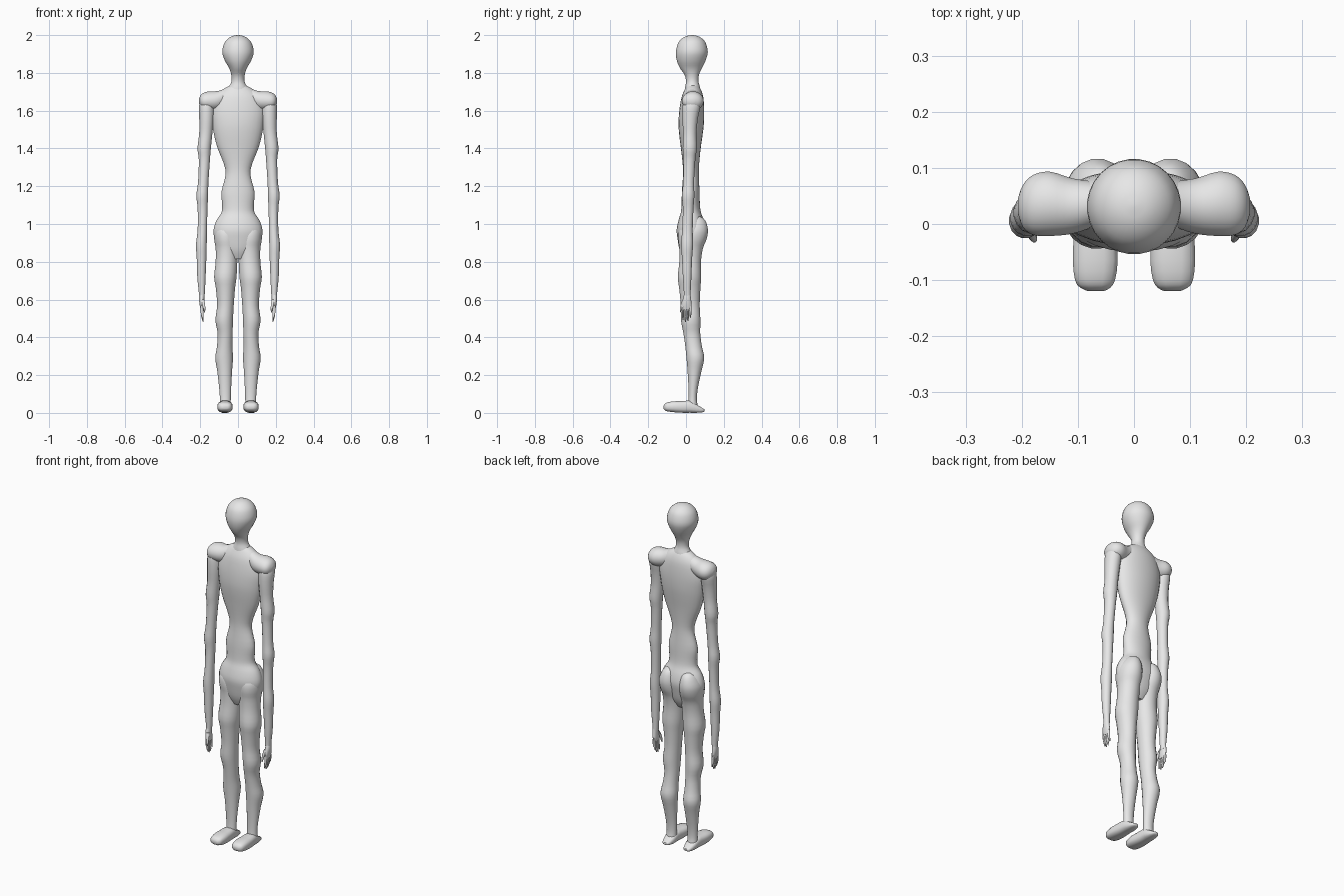
import bpy, bmesh, math

skin = bpy.data.materials.new("light_grey")
skin.diffuse_color = (0.8, 0.8, 0.8, 1)


def spline(rows, steps):
    """Catmull-Rom rows in between the given ones."""
    out = []
    for i in range(len(rows) - 1):
        a, b, c, d = (rows[max(0, min(len(rows) - 1, i + k))] for k in (-1, 0, 1, 2))
        for s in range(steps):
            t = s / steps
            out.append([0.5 * (2 * q + (r - p) * t + (2 * p - 5 * q + 4 * r - w) * t * t
                               + (3 * q - p - 3 * r + w) * t ** 3)
                        for p, q, r, w in zip(a, b, c, d)])
    return out + [list(rows[-1])]


def loft(name, rows, axis="z", side=1, sides=20, steps=3, square=1.0):
    """Oval rings along an axis. Row: position, then min/max of the two other axes."""
    bm = bmesh.new()
    rings = []
    for p, u0, u1, v0, v1 in spline(rows, steps):
        ring = []
        for k in range(sides):
            a = 2 * math.pi * (k + 0.5) / sides
            cu, cv = math.cos(a), math.sin(a)
            u = (u0 + u1) / 2 + (u1 - u0) / 2 * math.copysign(abs(cu) ** square, cu)
            v = (v0 + v1) / 2 + (v1 - v0) / 2 * math.copysign(abs(cv) ** square, cv)
            co = {"z": (u, v, p), "y": (u, p, v), "x": (p, u, v)}[axis]
            ring.append(bm.verts.new((co[0] * side, co[1], co[2])))
        rings.append(ring)
    for r, q in zip(rings, rings[1:]):
        for k in range(sides):
            n = (k + 1) % sides
            bm.faces.new((r[k], r[n], q[n], q[k]))
    bm.faces.new(rings[0])
    bm.faces.new(rings[-1])
    bmesh.ops.recalc_face_normals(bm, faces=bm.faces)
    mesh = bpy.data.meshes.new(name)
    bm.to_mesh(mesh)
    bm.free()
    mesh.materials.append(skin)
    ob = bpy.data.objects.new(name, mesh)
    bpy.context.collection.objects.link(ob)
    bpy.ops.object.select_all(action="DESELECT")
    ob.select_set(True)
    bpy.context.view_layer.objects.active = ob
    bpy.ops.object.shade_smooth_by_angle(angle=math.radians(50))
    return ob


# Head and neck
loft("head", [(z, -w, w, a, b) for z, w, a, b in (
    (2.0, .004, .029, .037), (1.995, .030, .002, .062), (1.98, .055, -.024, .088),
    (1.955, .074, -.043, .106), (1.91, .084, -.054, .116), (1.865, .070, -.049, .104),
    (1.825, .047, -.032, .085), (1.79, .036, -.008, .069), (1.755, .035, .000, .066),
    (1.725, .050, -.005, .074), (1.69, .075, -.01, .08))], sides=28)

# Torso from collar to crotch
loft("torso", [(z, -w, w, a, b) for z, w, a, b in (
    (1.735, .040, .005, .065), (1.71, .085, -.008, .080), (1.67, .122, -.024, .092),
    (1.60, .142, -.036, .097), (1.53, .137, -.040, .095), (1.47, .127, -.036, .088),
    (1.40, .108, -.027, .078), (1.32, .076, -.018, .070), (1.26, .066, -.016, .068),
    (1.17, .088, -.022, .072), (1.10, .084, -.024, .074), (1.06, .088, -.028, .080),
    (1.02, .114, -.040, .094), (.97, .130, -.050, .103), (.92, .124, -.045, .095),
    (.86, .095, -.034, .080), (.815, .050, -.015, .055))], sides=28)

for side, tag in ((1, "left"), (-1, "right")):
    # Shoulder running out of the collar into a rounded cap
    loft(tag + "_shoulder", [
        (.03, .010, .070, 1.64, 1.735), (.07, -.005, .076, 1.62, 1.717),
        (.11, -.018, .082, 1.605, 1.704), (.15, -.022, .094, 1.60, 1.703),
        (.18, -.020, .088, 1.605, 1.696), (.198, -.006, .070, 1.62, 1.682),
        (.207, .020, .045, 1.64, 1.662)], "x", side)

    # Arm with slight swellings along its length
    loft(tag + "_arm", [
        (1.68, .135, .185, .000, .070), (1.63, .125, .206, -.018, .078),
        (1.56, .127, .206, -.020, .064), (1.48, .135, .206, -.016, .056),
        (1.40, .143, .215, -.018, .058), (1.34, .148, .208, -.014, .050),
        (1.22, .156, .212, -.016, .043), (1.15, .158, .221, -.022, .045),
        (1.08, .161, .214, -.017, .040), (.97, .164, .214, -.021, .036),
        (.89, .165, .223, -.026, .038), (.82, .167, .219, -.022, .033),
        (.72, .171, .216, -.017, .029), (.64, .175, .208, -.012, .025),
        (.60, .178, .205, -.012, .025)], side=side, sides=16)

    # Palm, four fingers and thumb
    loft(tag + "_palm", [
        (.63, .178, .206, -.010, .024), (.60, .179, .207, -.018, .028),
        (.57, .179, .203, -.024, .031), (.548, .182, .198, -.021, .028)],
        side=side, sides=12)
    for i, (y, tip) in enumerate(((-.016, .492), (-.003, .482), (.010, .486), (.023, .503))):
        loft(f"{tag}_finger_{i + 1}", [
            (.565, .183, .199, y - .007, y + .007), (.53, .183, .198, y - .006, y + .006),
            (tip + .015, .181, .192, y - .005, y + .005),
            (tip, .182, .186, y - .002, y + .002)], side=side, sides=8, steps=2)
    loft(tag + "_thumb", [
        (.60, .178, .196, -.019, -.003), (.575, .174, .190, -.028, -.013),
        (.55, .172, .184, -.033, -.021), (.532, .175, .180, -.033, -.028)],
        side=side, sides=8, steps=2)

    # Leg, starting with the buttock
    loft(tag + "_leg", [
        (1.04, .045, .075, .045, .075), (1.02, .022, .100, .005, .102),
        (.97, .004, .126, -.035, .117), (.92, .000, .127, -.042, .110),
        (.87, .000, .119, -.036, .090), (.80, .003, .119, -.036, .080),
        (.72, .007, .127, -.044, .081), (.66, .015, .118, -.037, .077),
        (.57, .022, .111, -.028, .073), (.49, .026, .120, -.027, .077),
        (.42, .028, .108, -.014, .076), (.35, .029, .112, -.004, .085),
        (.29, .026, .121, .002, .097), (.22, .031, .110, .008, .082),
        (.13, .036, .100, .013, .063), (.07, .038, .096, .013, .058),
        (.03, .038, .098, .008, .064)], side=side)

    # Foot from heel to toe
    loft(tag + "_foot", [
        (.098, .056, .080, .008, .020), (.088, .046, .090, .003, .025),
        (.055, .036, .100, .000, .046), (.02, .034, .104, .000, .065),
        (-.02, .031, .108, .000, .063), (-.065, .028, .110, .003, .062),
        (-.10, .033, .106, .008, .056), (-.113, .041, .097, .014, .048),
        (-.119, .052, .084, .022, .038)], "y", side, sides=12, steps=2, square=.7)
